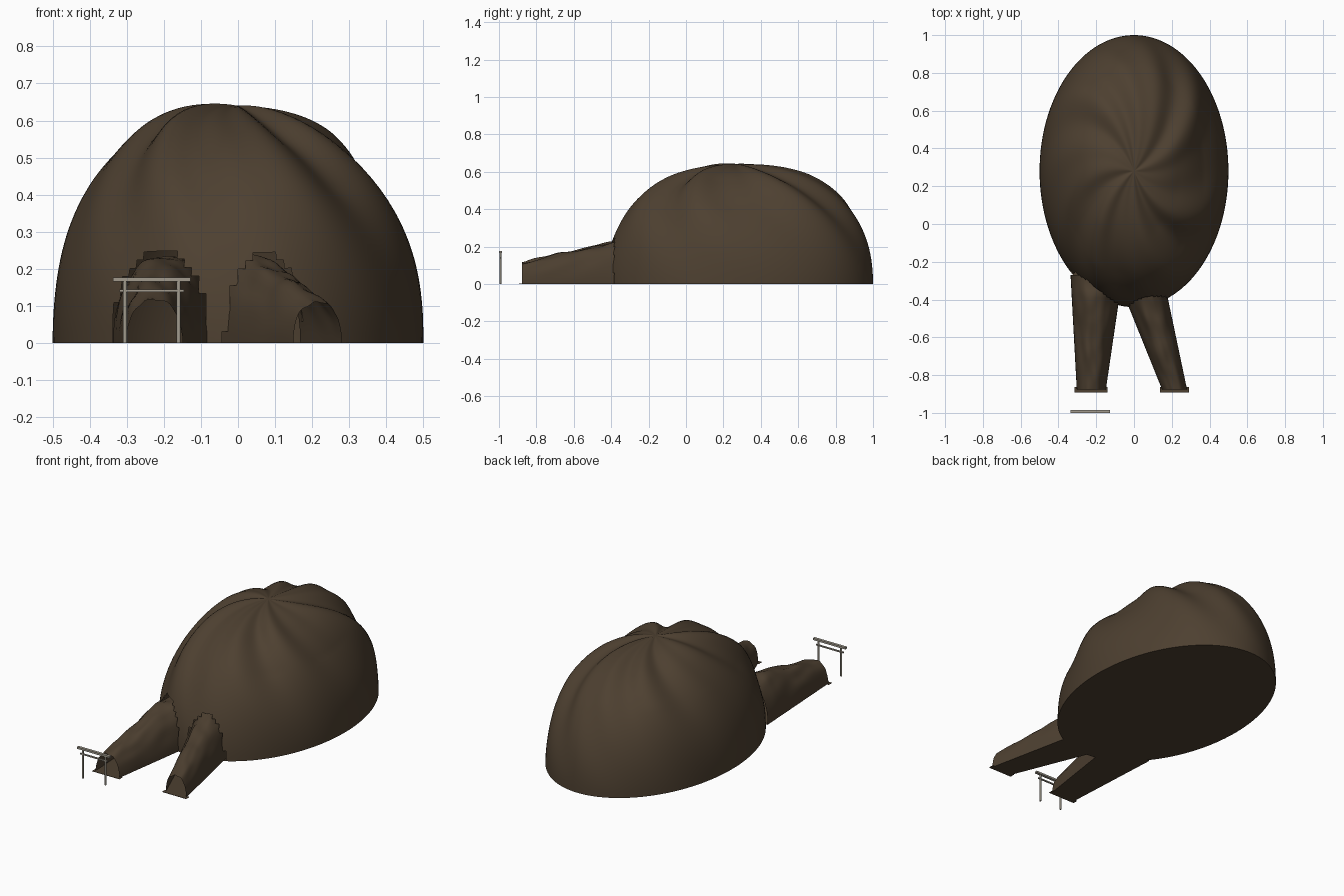
import bpy, bmesh, math
from mathutils import Vector, noise

if "Cube" in bpy.data.objects:
    bpy.data.objects.remove(bpy.data.objects["Cube"])


def material(name, col):
    m = bpy.data.materials.new(name)
    m.diffuse_color = (*col, 1)
    m.use_nodes = True
    m.node_tree.nodes["Principled BSDF"].inputs["Base Color"].default_value = m.diffuse_color
    return m


rock = material("brown rock", (0.075, 0.051, 0.030))
stone = material("pale grey stone", (0.36, 0.33, 0.27))


def finish(bm, name, mat, smooth=True):
    me = bpy.data.meshes.new(name)
    bm.to_mesh(me)
    bm.free()
    me.materials.append(mat)
    ob = bpy.data.objects.new(name, me)
    bpy.context.collection.objects.link(ob)
    if smooth:
        bpy.ops.object.select_all(action='DESELECT')
        ob.select_set(True)
        bpy.context.view_layer.objects.active = ob
        bpy.ops.object.shade_smooth_by_angle(angle=math.radians(50))
    return ob


def box(name, x0, x1, y0, y1, z0, z1, mat):
    bm = bmesh.new()
    bmesh.ops.create_cube(bm, size=1)
    for v in bm.verts:
        v.co = Vector(((x0 + x1) / 2 + v.co.x * (x1 - x0),
                       (y0 + y1) / 2 + v.co.y * (y1 - y0),
                       (z0 + z1) / 2 + v.co.z * (z1 - z0)))
    return finish(bm, name, mat, False)


# Tunnels: (y, centre x, half width, height) at the mouth and at the cave
TUNNELS = {
    "left": ((-0.877, -0.226, 0.077, 0.118), (-0.27, -0.198, 0.138, 0.235)),
    "right": ((-0.877, 0.215, 0.066, 0.112), (-0.34, 0.050, 0.118, 0.238)),
}


def section(key, y):
    a, b = TUNNELS[key]
    t = max(0, min(1, (y - a[0]) / (b[0] - a[0])))
    h = t if key == "right" else min(1, t * 1.2)
    return (a[1] + (b[1] - a[1]) * t, a[2] + (b[2] - a[2]) * t,
            a[3] + (b[3] - a[3]) * h)


def in_tunnel(p):
    if p.y > 0:
        return False
    for key in TUNNELS:
        cx, w, h = section(key, p.y)
        if ((p.x - cx) / (w * 1.05)) ** 2 + (p.z / (h * 1.06)) ** 2 < 1:
            return True
    return False


# Cave dome: lumpy hollow shell with swirling ridges and stepped openings
SEG, RINGS = 144, 44
CY, RX, RY, H = 0.28, 0.5, 0.72, 0.64


def dome_point(i, j):
    a = 2 * math.pi * i / SEG
    t = j / RINGS                       # 0 at the base, 1 at the top
    r = math.cos(t * math.pi / 2) ** (2 / 2.2)
    z = math.sin(t * math.pi / 2) ** (2 / 2.2)
    s = a + 0.9 * t
    n = noise.noise(Vector((1.7 * math.cos(s), 1.7 * math.sin(s), 1.1 * t + 4)))
    wave = (0.016 * math.sin(7 * s + 1.0) + 0.012 * math.sin(11 * s + 2.3)
            + 0.06 * n - 0.03 * math.cos(a))
    fade = min(1, t * 2.2) ** 1.3
    k = 1 + wave * fade
    kz = 1 + wave * fade * min(1, r * 2)
    return (RX * r * k * math.cos(a), CY + RY * r * k * math.sin(a), H * z * kz)


bm = bmesh.new()
rings = [[bm.verts.new(dome_point(i, j)) for i in range(SEG)] for j in range(RINGS)]
top = bm.verts.new((0, CY, H))
for i in range(SEG):
    n = (i + 1) % SEG
    for j in range(RINGS - 1):
        bm.faces.new((rings[j][i], rings[j][n], rings[j + 1][n], rings[j + 1][i]))
    bm.faces.new((rings[-1][i], rings[-1][n], top))
gone = [f for f in bm.faces if in_tunnel(f.calc_center_median())]
bmesh.ops.delete(bm, geom=gone, context='FACES')
finish(bm, "cave_dome", rock)

# Cave floor
bm = bmesh.new()
bm.faces.new([bm.verts.new((RX * math.cos(2 * math.pi * i / SEG),
                            CY + RY * math.sin(2 * math.pi * i / SEG), 0))
              for i in range(SEG)][::-1])
finish(bm, "cave_floor", rock, False)

# Tunnels: tapered uneven arches, open at both ends, with flat floors
ARC, STEPS = 28, 30
for key, (a, b) in TUNNELS.items():
    bm = bmesh.new()
    rows = []
    for j in range(STEPS + 1):
        y = a[0] + (b[0] - a[0]) * j / STEPS
        cx, w, h = section(key, y)
        row = []
        for i in range(ARC + 1):
            g = math.pi * i / ARC
            n = noise.noise(Vector((2.2 * math.cos(g) + a[1] * 20, 2.2 * math.sin(g), y * 8)))
            k = 1 + 0.10 * n * math.sin(g)
            row.append(bm.verts.new((cx + w * k * math.cos(g), y, h * k * math.sin(g) ** 0.92)))
        rows.append(row)
    for r0, r1 in zip(rows, rows[1:]):
        for i in range(ARC):
            bm.faces.new((r0[i], r1[i], r1[i + 1], r0[i + 1]))
        bm.faces.new((r0[0], r0[-1], r1[-1], r1[0]))
    finish(bm, key + "_tunnel", rock)
    # Threshold plate at the mouth
    box(key + "_threshold", a[1] - a[2] - 0.012, a[1] + a[2] + 0.01,
        -0.893, -0.863, 0, 0.002, rock)

# Gateway: two round posts and two crossbars
for name, x in (("left_post", -0.305), ("right_post", -0.16)):
    bm = bmesh.new()
    bmesh.ops.create_cone(bm, cap_ends=True, segments=12, radius1=0.0055,
                          radius2=0.0055, depth=0.168)
    bmesh.ops.translate(bm, vec=(x, -0.992, 0.084), verts=bm.verts)
    finish(bm, "gate_" + name, stone)
box("gate_top_beam", -0.337, -0.128, -1.0, -0.984, 0.166, 0.177, stone)
box("gate_lower_beam", -0.320, -0.145, -0.996, -0.988, 0.137, 0.144, stone)
